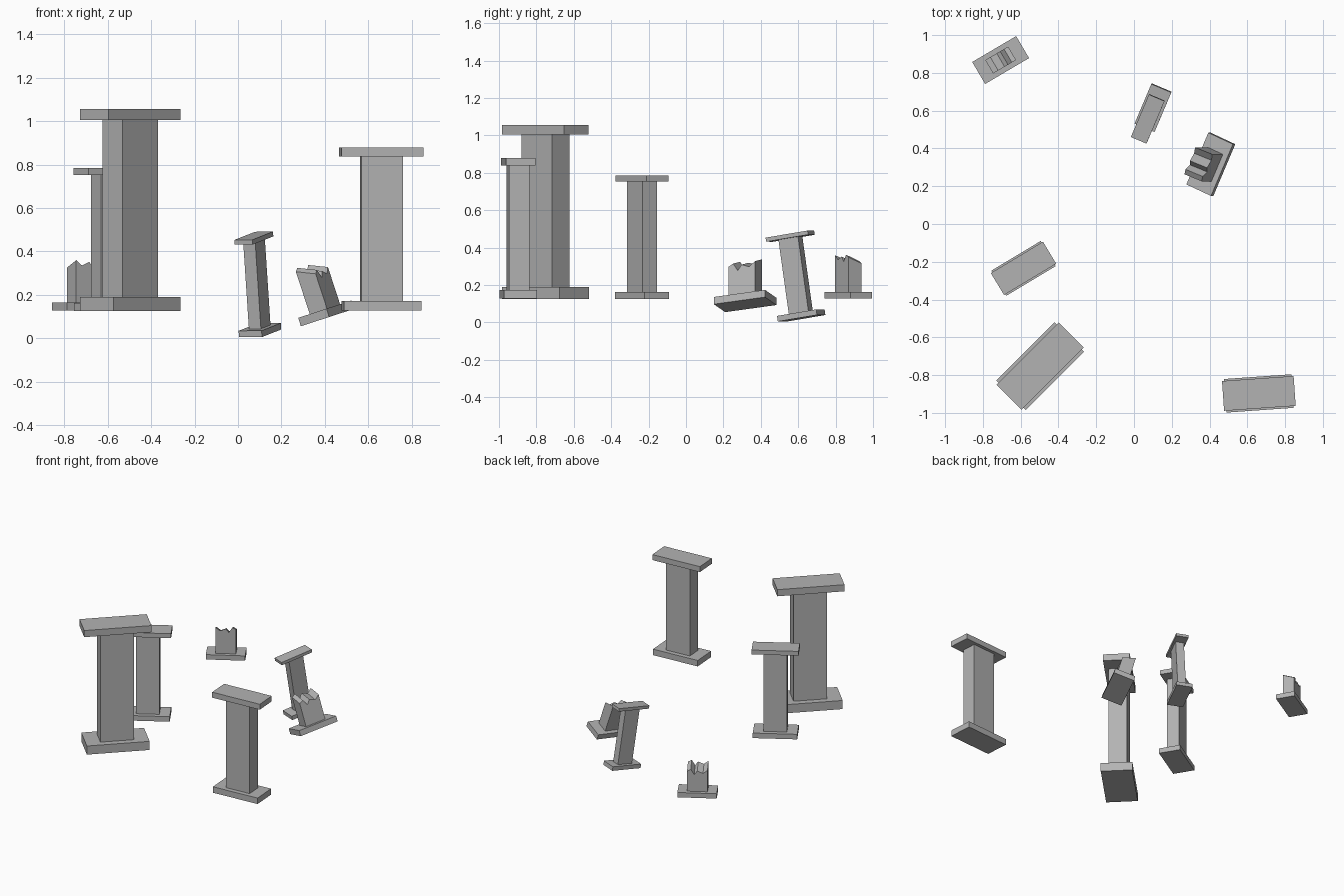
import bpy, bmesh, math
from mathutils import Matrix, Vector

cube = bpy.data.objects.get("Cube")
if cube:
    bpy.data.objects.remove(cube)

stone = bpy.data.materials.new("grey stone")
stone.use_nodes = True
stone.diffuse_color = (0.45, 0.45, 0.45, 1)
stone.node_tree.nodes["Principled BSDF"].inputs["Base Color"].default_value = stone.diffuse_color


def place(name, bm, frame):
    bmesh.ops.recalc_face_normals(bm, faces=bm.faces)
    mesh = bpy.data.meshes.new(name)
    bm.to_mesh(mesh)
    bm.free()
    mesh.materials.append(stone)
    obj = bpy.data.objects.new(name, mesh)
    obj.matrix_world = frame
    bpy.context.collection.objects.link(obj)


def block(name, frame, length, width, low, high):
    bm = bmesh.new()
    bmesh.ops.create_cube(bm, size=1)
    bmesh.ops.scale(bm, vec=(length, width, high - low), verts=bm.verts)
    bmesh.ops.translate(bm, vec=(0, 0, (low + high) / 2), verts=bm.verts)
    place(name, bm, frame)


# Jagged break: fraction along the shaft, height relative to the base length
BREAK = [(0, .86), (.22, .77), (.5, .83), (.65, .73), (.82, .87), (1, .82)]


def broken_shaft(name, frame, length, width, low, scale):
    bm = bmesh.new()
    outline = [(-length / 2, low), (length / 2, low)]
    outline += [((f - .5) * length, h * scale) for f, h in reversed(BREAK)]
    front = bm.faces.new([bm.verts.new((x, -width / 2, z)) for x, z in outline])
    moved = bmesh.ops.extrude_face_region(bm, geom=[front], use_keep_orig=True)["geom"]
    for v in moved:
        if isinstance(v, bmesh.types.BMVert):
            v.co.y = width / 2
            if v.co.z > low + .01:
                v.co.z -= .125 * scale      # break slopes down to the rear
    place(name, bm, frame)


def frame_at(origin, heading, lean=(0, 0, 1)):
    tilt = Vector((0, 0, 1)).rotation_difference(Vector(lean)).to_matrix().to_4x4()
    return Matrix.Translation(origin) @ tilt @ Matrix.Rotation(math.radians(heading), 4, 'Z')


# Whole pillars: frame, base, shaft and capital (length, width), then
# base thickness, capital thickness and total height
whole = {
    "large_pillar": (frame_at((-.497, -.752, .125), 45), (.436, .221), (.232, .13),
                     (.467, .187), .065, .05, .93),
    "right_pillar": (frame_at((.661, -.897, .127), 4), (.357, .178), (.19, .11),
                     (.38, .158), .045, .041, .752),
    "middle_pillar": (frame_at((-.585, -.235, .125), 31), (.305, .155), (.16, .09),
                      (.322, .136), .038, .033, .66),
    "leaning_pillar": (frame_at((.102, .618, .022), 67, (-.065, -.138, .988)), (.23, .115),
                       (.115, .06), (.247, .09), .03, .022, .455),
}
for name, (frame, base, shaft, cap, base_h, cap_h, height) in whole.items():
    block(name + "_base", frame, *base, 0, base_h)
    block(name + "_shaft", frame, *shaft, 0, height - cap_h)
    block(name + "_capital", frame, *cap, height - cap_h, height)

# Broken pillars: a base and a snapped shaft
broken = {
    "rear_stump": (frame_at((-.706, .868, .127), 30.5), .27),
    "fallen_stump": (frame_at((.413, .316, .095), 246, (-.31, 0, .95)), .3),
}
for name, (frame, size) in broken.items():
    block(name + "_base", frame, size, size / 2, 0, size * .135)
    broken_shaft(name + "_shaft", frame, size * .52, size * .305, 0, size)
